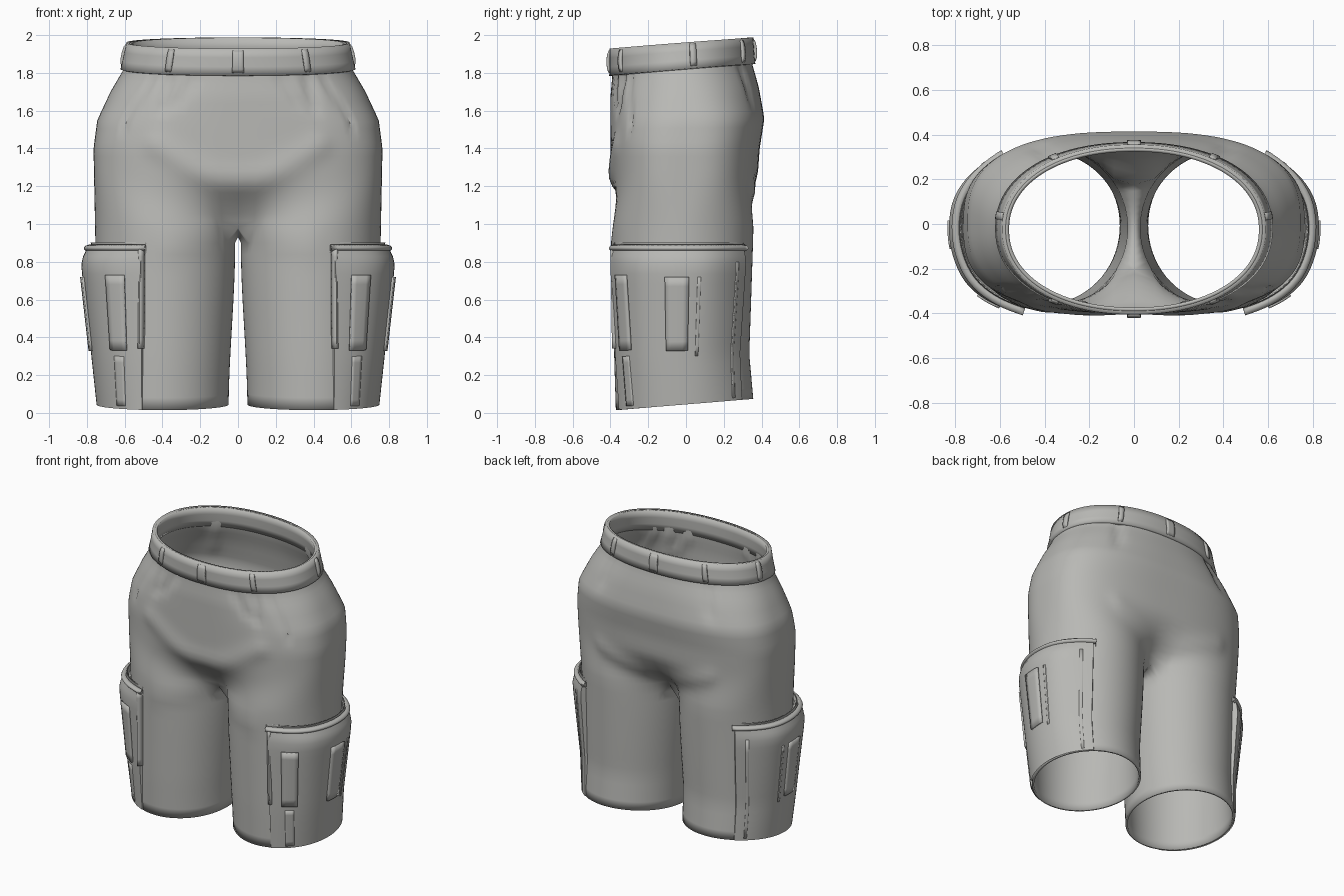
import bpy
import math
from mathutils import Vector

cube = bpy.data.objects.get("Cube")
if cube:
    bpy.data.objects.remove(cube)

cloth = bpy.data.materials.new("grey_cloth")
cloth.use_nodes = True
GREY = (0.48, 0.48, 0.46, 1)
cloth.diffuse_color = GREY
bsdf = cloth.node_tree.nodes["Principled BSDF"]
bsdf.inputs["Base Color"].default_value = GREY
bsdf.inputs["Roughness"].default_value = 0.8

# Garment profile: height, half width, front y, back y
PROFILE = [(0, .74, -.37, .36), (.3, .745, -.38, .335), (.9, .755, -.39, .355),
           (1.4, .765, -.4, .39), (1.55, .745, -.4, .415), (1.7, .675, -.4, .385),
           (1.82, .605, -.39, .35), (1.96, .575, -.39, .34)]
# Cloth folds: start (s, z), end (s, z), width, depth
FOLDS = [(-.62, 1.8, -.68, 1.62, .03, -.018), (-.78, 1.8, -.74, 1.66, .03, -.014),
         (-.5, 1.8, -.46, 1.5, .02, -.012), (-.98, 1.22, -.7, 1.42, .06, .016),
         (-.9, .95, -.6, .88, .05, .012), (.6, 1.8, .64, 1.65, .04, -.014),
         (.95, 1.1, .7, 1.2, .06, .014)]
WAIST, CROTCH, HEM = 1.96, .98, .045
SWEEP = math.radians(150)


def smooth(a, b, v):
    t = min(1, max(0, (v - a) / (b - a)))
    return t * t * (3 - 2 * t)


def lookup(table, z):
    z = min(max(z, table[0][0]), table[-1][0])
    for a, b in zip(table, table[1:]):
        if z <= b[0]:
            t = (z - a[0]) / (b[0] - a[0])
            return [p + (q - p) * t for p, q in zip(a[1:], b[1:])]


def power(v, e):
    return math.copysign(abs(v) ** e, v)


def shell(s, z):
    """Point on the left half: s runs front centre (-1), side (0), back centre (1),
    and past 1 around the inside of the leg."""
    half, front, back = lookup(PROFILE, z)
    cy, ry = (front + back) / 2, (back - front) / 2
    inner = .015 + .035 * smooth(.9, 0, z)
    cx, rx = (half + inner) / 2, (half - inner) / 2
    t = s * SWEEP
    leg = Vector((cx + rx * math.cos(t), cy + ry * math.sin(t), z))
    if z > .92 and abs(s) <= 1:
        e = 2 / (2.15 + .65 * smooth(1.9, 1.4, z))
        a = s * math.pi / 2
        body = Vector((half * power(max(0, math.cos(a)), e),
                       cy + ry * power(math.sin(a), e), z))
        leg = body.lerp(leg, smooth(1.28, .92, z))
        if abs(s) > .9999:
            leg.x = 0
    tilt = .09 * max(0, 1 - z / .5) + .08 * smooth(1.4, 1.82, z)
    leg.z += tilt * leg.y
    return leg


def normal(s, z):
    lo, hi = max(-1, s - .01), min(1, s + .01)
    n = (shell(hi, z) - shell(lo, z)).cross(shell(s, z + .01) - shell(s, z - .01))
    if abs(s) > .9999:
        n.x = 0
    return n.normalized()


def fold(s, z):
    total = 0
    for s0, z0, s1, z1, width, depth in FOLDS:
        a, d = Vector((s0, z0)), Vector((s1 - s0, z1 - z0))
        p = Vector((s, z)) - a
        t = min(1, max(0, p.dot(d) / d.length_squared))
        total += depth * math.exp(-((p - d * t).length / width) ** 2)
    return total


def make(name, verts, faces, thick):
    mesh = bpy.data.meshes.new(name)
    mesh.from_pydata(verts, [], faces)
    mesh.materials.append(cloth)
    obj = bpy.data.objects.new(name, mesh)
    bpy.context.collection.objects.link(obj)
    mirror = obj.modifiers.new("mirror", "MIRROR")
    mirror.use_axis[0] = True
    mirror.merge_threshold = .001
    if thick:
        solid = obj.modifiers.new("thickness", "SOLIDIFY")
        solid.thickness = thick
        solid.offset = -1
    bpy.ops.object.select_all(action="DESELECT")
    obj.select_set(True)
    bpy.context.view_layer.objects.active = obj
    bpy.ops.object.shade_smooth_by_angle(angle=math.radians(40))
    return obj


def span(a, b, n):
    return [a + (b - a) * i / n for i in range(n + 1)]


def patch(name, ss, zs, offset, thick):
    """Sheet following the garment, raised by offset(s, z)."""
    w = len(ss)
    verts = [shell(s, z) + normal(s, z) * offset(s, z) for z in zs for s in ss]
    faces = [(j * w + i, j * w + i + 1, (j + 1) * w + i + 1, (j + 1) * w + i)
             for j in range(len(zs) - 1) for i in range(w - 1)]
    return make(name, verts, faces, thick)


# Shorts: hip sheet, crotch seam, then a closed tube for the leg
N, M = 56, 12
ring = span(-1, 1, N)
verts, faces = [], []


def bridge(a, b, closed):
    n = N + M if closed else N
    for i in range(n):
        k = (i + 1) % (N + M)
        faces.append((b + i, b + k, a + k, a + i))


start = 0
for k, z in enumerate(span(WAIST, CROTCH, 26)):
    start = len(verts)
    for s in ring:
        verts.append(shell(s, z) + normal(s, z) * fold(s, z))
    if k:
        bridge(start - N - 1, start, False)
seam_back, seam_front = verts[-1], verts[start]
for u in span(0, 1, M)[1:-1]:
    p = seam_back.lerp(seam_front, u)
    verts.append(Vector((0, p.y, p.z - .05 * math.sin(u * math.pi))))
inseam = span(1, 4 * math.pi / 3 / SWEEP * .875, M)[1:-1]
for z in span(.9, HEM, 14):
    row = len(verts)
    for s in ring:
        verts.append(shell(s, z) + normal(s, z) * fold(s, z) * .7)
    verts.extend(shell(s, z) for s in inseam)
    bridge(start, row, True)
    start = row
make("shorts_body", verts, faces, .014)

# Waistband and belt loops
patch("waistband", ring, span(1.815, WAIST, 3), lambda s, z: .016, .032)
for name, s0, s1 in [("front_centre_loop", -1, -.975), ("front_loop", -.63, -.59),
                     ("side_loop", .06, .11), ("back_loop", .59, .63),
                     ("back_centre_loop", .975, 1)]:
    patch(name, span(s0, s1, 2), span(1.83, 1.95, 6),
          lambda s, z: .019 + .012 * math.sin((z - 1.83) / .12 * math.pi) ** .5, .016)

# Cargo pocket on the outer leg
P0, P1 = -.48, .38
BULGE = [(0, .004), (.33, .034), (.74, .074), (.79, .076), (.83, .066), (.86, .05), (.9, .045)]


def pocket(s, z):
    side = min(s - P0, P1 - s)
    return lookup(BULGE, z)[0] * (.45 + .55 * smooth(0, .3, side))


def closed_pocket(s, z):
    if min(s - P0, P1 - s) < .001 or z > .874:
        return -.008
    return pocket(s, z)


pocket_s = [P0] + span(P0 + .006, P1 - .006, 30) + [P1]
pocket_z = span(HEM, .79, 14) + [.81, .83, .85, .868, .875]
patch("cargo_pocket", pocket_s, pocket_z, closed_pocket, 0)


def cord(lo, hi):
    def height(s, z):
        u = min(1, max(0, (z - lo) / (hi - lo)))
        return pocket(s, z) - .012 + .026 * math.sin(u * math.pi) ** .6
    return height


patch("pocket_top_trim", span(P0 - .012, P1 + .012, 30), span(.855, .892, 6), cord(.855, .892), .05)

# Rounded front lip where the pocket wraps forward
patch("pocket_front_lip", span(P0 - .008, P0 + .03, 6), span(.35, .87, 12),
      lambda s, z: .034 * math.sin((s - P0 + .008) / .038 * math.pi) ** .5
      if P0 - .007 < s < P0 + .029 else 0, .01)

# Straps and stitched strips on the pocket
for name, s0, s1, z0, z1, rise in [("front_strap", -.39, -.29, .34, .73, .012),
                                   ("side_strap", -.08, .03, .33, .72, .012),
                                   ("front_lower_strip", -.37, -.31, .06, .31, .005),
                                   ("rear_stitch_strip", .07, .085, .3, .72, .004),
                                   ("rear_edge_strip", .29, .31, .06, .8, .004)]:
    patch(name, span(s0, s1, 4), span(z0, z1, 8),
          lambda s, z, r=rise: pocket(s, z) + r, .014)
